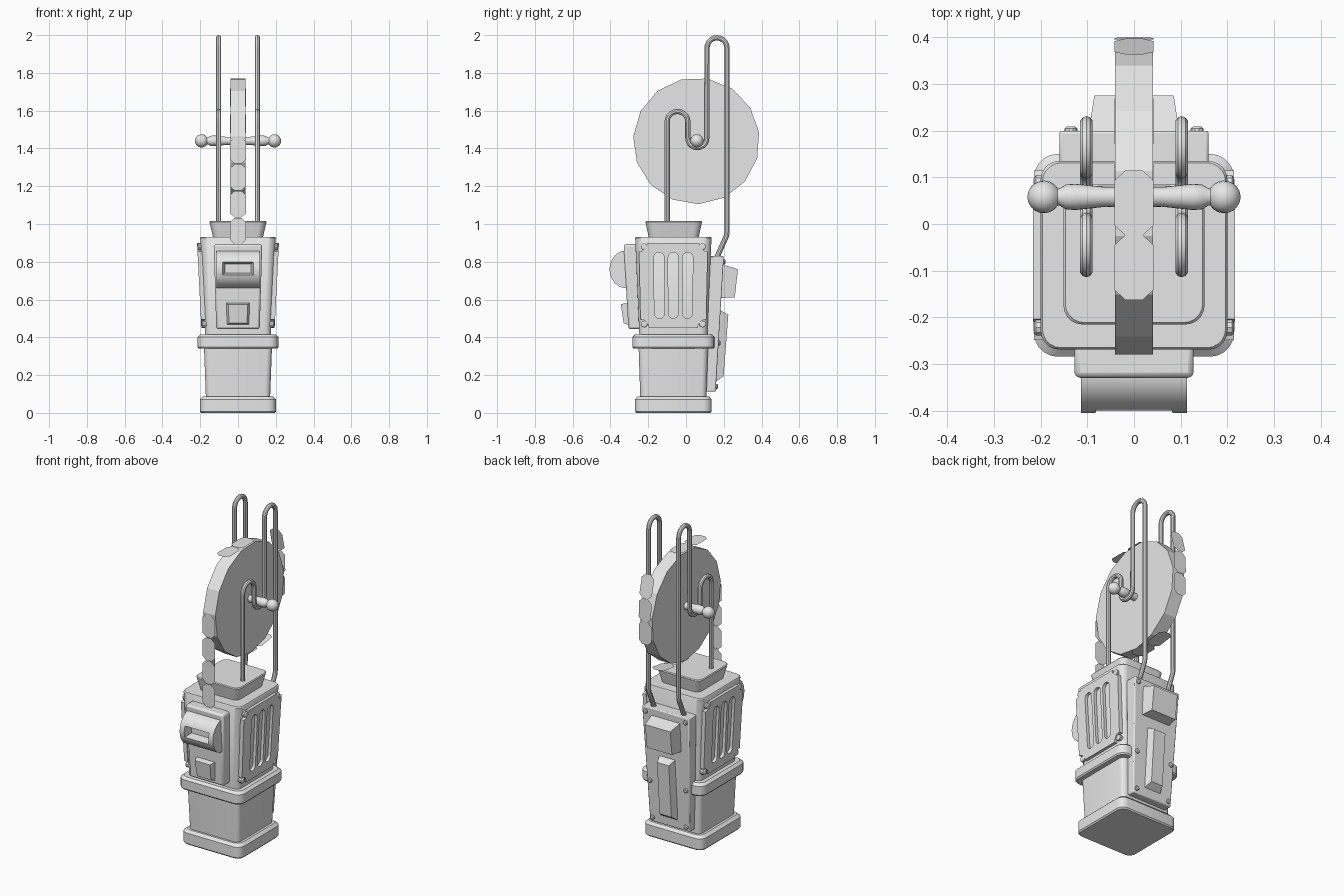
import bpy, bmesh, math
from mathutils import Vector, Matrix

if "Cube" in bpy.data.objects:
    bpy.data.objects.remove(bpy.data.objects["Cube"])

GREY = bpy.data.materials.new("plain grey")
GREY.diffuse_color = (0.8, 0.8, 0.8, 1)
GREY.use_nodes = True
GREY.node_tree.nodes["Principled BSDF"].inputs["Base Color"].default_value = GREY.diffuse_color
CY = -0.067  # depth centre of the body


def finish(ob, bevel=0.0, smooth=True):
    ob.data.materials.clear()
    ob.data.materials.append(GREY)
    if bevel:
        m = ob.modifiers.new("bevel", 'BEVEL')
        m.width, m.segments, m.limit_method = bevel, 2, 'ANGLE'
    bpy.ops.object.select_all(action='DESELECT')
    ob.select_set(True)
    bpy.context.view_layer.objects.active = ob
    if smooth:
        bpy.ops.object.shade_smooth_by_angle(angle=math.radians(35))
    return ob


def from_bmesh(name, bm, bevel=0.0, smooth=True):
    bmesh.ops.recalc_face_normals(bm, faces=bm.faces)
    me = bpy.data.meshes.new(name)
    bm.to_mesh(me)
    bm.free()
    ob = bpy.data.objects.new(name, me)
    bpy.context.collection.objects.link(ob)
    return finish(ob, bevel, smooth)


def loft(name, rings, smooth=True):
    """Skin a list of equal-length closed rings and cap both ends."""
    bm = bmesh.new()
    rows = [[bm.verts.new(p) for p in r] for r in rings]
    n = len(rows[0])
    for a, b in zip(rows, rows[1:]):
        for i in range(n):
            bm.faces.new((a[i], a[(i + 1) % n], b[(i + 1) % n], b[i]))
    bm.faces.new(rows[0])
    bm.faces.new(rows[-1])
    return from_bmesh(name, bm, 0, smooth)


def round_block(name, sections, cy=CY):
    """Rounded-rectangle column; sections are (z, half x, half y, corner)."""
    rings = []
    for z, hx, hy, r in sections:
        ring = []
        for k, (sx, sy) in enumerate(((1, 1), (-1, 1), (-1, -1), (1, -1))):
            for j in range(6):
                a = math.radians(90 * k + 18 * j)
                ring.append((sx * (hx - r) + r * math.cos(a),
                             cy + sy * (hy - r) + r * math.sin(a), z))
        rings.append(ring)
    return loft(name, rings)


def prism(name, pts, bevel=0.0, smooth=True):
    """Side profile of (y, z, half width) points, spanned across x."""
    return (lambda ob: finish(ob, bevel, smooth))(
        loft(name, [[(s * w, y, z) for y, z, w in pts] for s in (-1, 1)], smooth))


def lathe(name, profile, origin, axis, n=16):
    """Turn (distance, radius) points about an axis."""
    rot = Vector((0, 0, 1)).rotation_difference(Vector(axis)).to_matrix()
    return loft(name, [[Vector(origin) + rot @ Vector((
        r * math.cos(2 * math.pi * i / n), r * math.sin(2 * math.pi * i / n), d))
        for i in range(n)] for d, r in profile])


# Body: plinth, lower case, collar, upper case, neck
round_block("plinth", [(0, .195, .196, .04), (.008, .202, .203, .045),
                       (.072, .202, .203, .045), (.088, .185, .188, .04)])
round_block("lower_case", [(.08, .17, .175, .03), (.35, .18, .184, .03)])
round_block("collar", [(.34, .208, .211, .045), (.348, .214, .217, .05),
                       (.402, .214, .217, .05), (.416, .198, .202, .045)])
round_block("upper_case", [(.41, .174, .18, .035), (.925, .2, .202, .04),
                           (.932, .196, .198, .04)])
round_block("neck", [(.93, .132, .132, .035), (1.01, .151, .15, .04),
                     (1.015, .147, .146, .04)], -.065)


# Side panels with three slots and notched corners
def case_x(z):
    return .174 + (z - .41) / .515 * .026


def side_panel(name, s):
    hw, hh, nr = .178, .225, .045
    outline = []
    for k, (cx, cz) in enumerate(((1, 1), (-1, 1), (-1, -1), (1, -1))):
        arc = [math.radians(270 + 90 * k - 22.5 * j) for j in range(5)]
        outline += [(cx * hw + nr * math.cos(a), cz * hh + nr * math.sin(a)) for a in arc]
    loops = [outline]
    for c in (-.075, 0, .075):
        loops.append([(c + .027 * math.cos(a), sz * .148 + .027 * math.sin(a))
                      for sz, a0 in ((1, 0), (-1, math.pi))
                      for a in [a0 + math.pi * j / 8 for j in range(9)]])
    cu = bpy.data.curves.new(name, 'CURVE')
    cu.dimensions, cu.fill_mode, cu.extrude = '2D', 'BOTH', .012
    for lp in loops:
        sp = cu.splines.new('POLY')
        sp.points.add(len(lp) - 1)
        sp.use_cyclic_u = True
        for p, (u, v) in zip(sp.points, lp):
            p.co = (u, v, 0, 1)
    ob = bpy.data.objects.new(name, cu)
    bpy.context.collection.objects.link(ob)
    bpy.ops.object.select_all(action='DESELECT')
    ob.select_set(True)
    bpy.context.view_layer.objects.active = ob
    bpy.ops.object.convert(target='MESH')
    ob = bpy.context.view_layer.objects.active
    for v in ob.data.vertices:  # stand it up and follow the case taper
        u, w, d = v.co
        z = .675 + w
        v.co = (s * (case_x(z) + .006 + d), CY + u * (1 + .12 * w), z)
    bm = bmesh.new()
    bm.from_mesh(ob.data)
    bmesh.ops.remove_doubles(bm, verts=bm.verts, dist=1e-5)
    bmesh.ops.recalc_face_normals(bm, faces=bm.faces)
    bm.to_mesh(ob.data)
    bm.free()
    finish(ob)


for side, s in (("right", 1), ("left", -1)):
    side_panel(side + "_side_panel", s)
    for u in (-1, 1):
        for z in (.47, .88):
            lathe(side + "_panel_screw", [(-.01, .018), (.012, .018), (.016, .012)],
                  (s * case_x(z), CY + u * .155, z), (s, 0, 0), 10)

# Front plate, curved housing with a slot, and small tapered button
prism("front_plate", [(-.33, .893, .128), (-.305, .443, .115),
                      (-.23, .443, .115), (-.25, .893, .128)], .012)
arc = [math.radians(90 + 15 * i) for i in range(13)]
housing = prism("front_housing", [(-.315 + .09 * math.cos(a), .76 + .1 * math.sin(a), .113)
                                  for a in arc] + [(-.29, .66, .113), (-.29, .86, .113)])
cutter = loft("slot_cutter", [[(sx * w, y, .765 + sz * h) for sx, sz in
                               ((1, 1), (-1, 1), (-1, -1), (1, -1))]
                              for y, w, h in ((-.43, .088, .04), (-.35, .07, .024))], False)
cutter.hide_render = True
mod = housing.modifiers.new("slot", 'BOOLEAN')
mod.object, mod.operation, mod.solver = cutter, 'DIFFERENCE', 'EXACT'
bpy.context.view_layer.objects.active = housing
bpy.ops.object.modifier_apply(modifier=mod.name)
bpy.data.objects.remove(cutter)
prism("front_button", [(-.345, .575, .052), (-.33, .475, .047), (-.30, .465, .06),
                       (-.30, .585, .065)], 0, False)

# Back plate with two tapered boxes and screws
prism("back_plate", [(.2, .83, .16), (.157, .112, .135), (.105, .112, .135),
                     (.125, .83, .16)], .006)
prism("back_upper_box", [(.275, .76, .085), (.258, .612, .085), (.17, .607, .1),
                         (.18, .79, .1)], 0, False)
prism("back_lower_box", [(.224, .52, .04), (.199, .195, .04), (.15, .16, .06),
                         (.16, .555, .06)], 0, False)
for s in (-1, 1):
    for z, x in ((.8, .135), (.37, .122), (.14, .114)):
        lathe("back_screw", [(-.01, .014), (.006, .014), (.01, .009)],
              (s * x, .157 + (z - .112) * .06, z), (0, 1, 0), 10)

# Faceted reel disc
loft("reel_disc", [[(x, .055 + .335 * math.cos(math.radians(24 * i - 88)),
                     1.44 + .335 * math.sin(math.radians(24 * i - 88))) for i in range(15)]
                   for x in (-.041, .041)], False)

# Strip of thin eight-sided links: hanging in front, over the top, down the back, below
OUT = [(.018, .07), (.042, .048), (.042, -.048), (.018, -.07),
       (-.018, -.07), (-.042, -.048), (-.042, .048), (-.018, .07)]
links = [(-.285, .963 + .142 * i, 90) for i in range(4)]
links += [(.045, 1.777, 0), (-.093, 1.774, 0), (.397, 1.39, 90), (.397, 1.53, 92),
          (.38, 1.67, 104), (.08, 1.105, 0), (.22, 1.115, 8)]
for y, z, ang in links:
    bm = bmesh.new()
    bm.faces.new([bm.verts.new(p + (0,)) for p in OUT])
    bm.transform(Matrix.Translation((0, y, z)) @ Matrix.Rotation(math.radians(ang), 4, 'X'))
    from_bmesh("strip_link", bm, 0, False)

# Axle ends with ball knobs, and the bent wire rods
knob = [(.03, .022), (.06, .021), (.125, .028), (.145, .027), (.16, .018), (.166, .018)]
knob += [(.193 - .035 * math.cos(a), .035 * math.sin(a))
         for a in [math.radians(32 + 18 * i) for i in range(8)]] + [(.228, .004)]


def bend(cy, cz, r, a0, a1, n=10):
    return [(cy + r * math.cos(math.radians(a0 + (a1 - a0) * i / n)),
             cz + r * math.sin(math.radians(a0 + (a1 - a0) * i / n))) for i in range(n + 1)]


path = [(-.1, .98)] + bend(-.045, 1.541, .055, 180, 0) + bend(.06, 1.455, .05, 180, 360)
path += bend(.164, 1.933, .053, 180, 0) + [(.217, .97)] + bend(.137, .96, .08, 0, -28, 4)
path += [(.16, .815)]
for side, s in (("right", 1), ("left", -1)):
    lathe(side + "_axle_knob", knob, (0, .058, 1.44), (s, 0, 0), 20)
    rings = []
    for i, (y, z) in enumerate(path):
        a, b = path[max(i - 1, 0)], path[min(i + 1, len(path) - 1)]
        t = Vector((0, b[0] - a[0], b[1] - a[1])).normalized()
        nrm = Vector((0, -t.z, t.y))
        rings.append([Vector((s * .102, y, z)) + .014 * (
            math.cos(math.pi * k / 5) * nrm + Vector((math.sin(math.pi * k / 5), 0, 0)))
            for k in range(10)])
    loft(side + "_wire_rod", rings)
